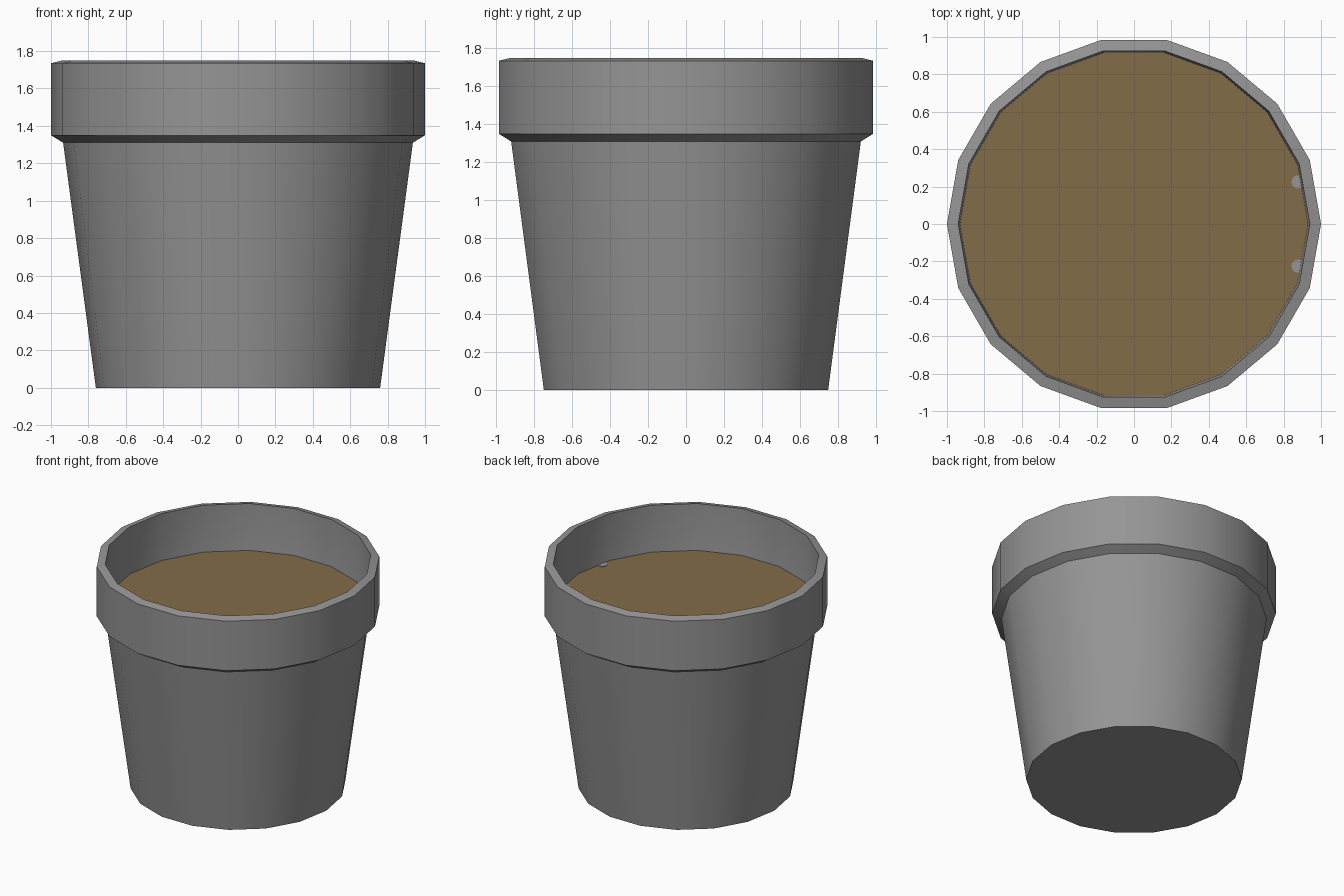
import bpy, bmesh, math

SIDES = 18

cube = bpy.data.objects.get("Cube")
if cube:
    bpy.data.objects.remove(cube, do_unlink=True)


def make_material(name, rgb):
    mat = bpy.data.materials.new(name)
    mat.use_nodes = True
    mat.diffuse_color = (*rgb, 1)
    mat.node_tree.nodes["Principled BSDF"].inputs["Base Color"].default_value = (*rgb, 1)
    return mat


def lathe(name, profile, mat):
    """Turn a (radius, height) profile around z; radius 0 closes with a cap."""
    bm = bmesh.new()
    rings = []
    for r, z in profile:
        rings.append([bm.verts.new((r * math.cos(a), r * math.sin(a), z))
                      for a in (math.tau * i / SIDES for i in range(SIDES))])
    for low, high in zip(rings, rings[1:]):
        for i in range(SIDES):
            j = (i + 1) % SIDES
            bm.faces.new((low[i], low[j], high[j], high[i]))
    bm.faces.new(rings[0][::-1])
    bm.faces.new(rings[-1])
    mesh = bpy.data.meshes.new(name)
    bm.to_mesh(mesh)
    bm.free()
    obj = bpy.data.objects.new(name, mesh)
    bpy.context.collection.objects.link(obj)
    mesh.materials.append(mat)
    bpy.ops.object.select_all(action='DESELECT')
    obj.select_set(True)
    bpy.context.view_layer.objects.active = obj
    bpy.ops.object.shade_smooth_by_angle(angle=math.radians(30))
    return obj


grey = make_material("pot grey", (0.3, 0.3, 0.3))
brown = make_material("soil brown", (0.225, 0.15, 0.065))

# Hollow pot: tapered wall, flared collar, sloped lip, inner wall and floor
lathe("pot", [(0.76, 0), (0.935, 1.31), (1.0, 1.35), (1.0, 1.735),
              (0.94, 1.75), (0.93, 1.39), (0.70, 0.08)], grey)

# Soil filling the collar
lathe("soil", [(0.92, 1.33), (0.93, 1.39)], brown)

# Two small flecks lying on the soil beside the wall
for side, label in ((1, "back"), (-1, "front")):
    fleck = lathe(label + "_fleck", [(0.036, 0), (0.036, 0.006)], grey)
    fleck.location = (0.878, side * 0.225, 1.388)
